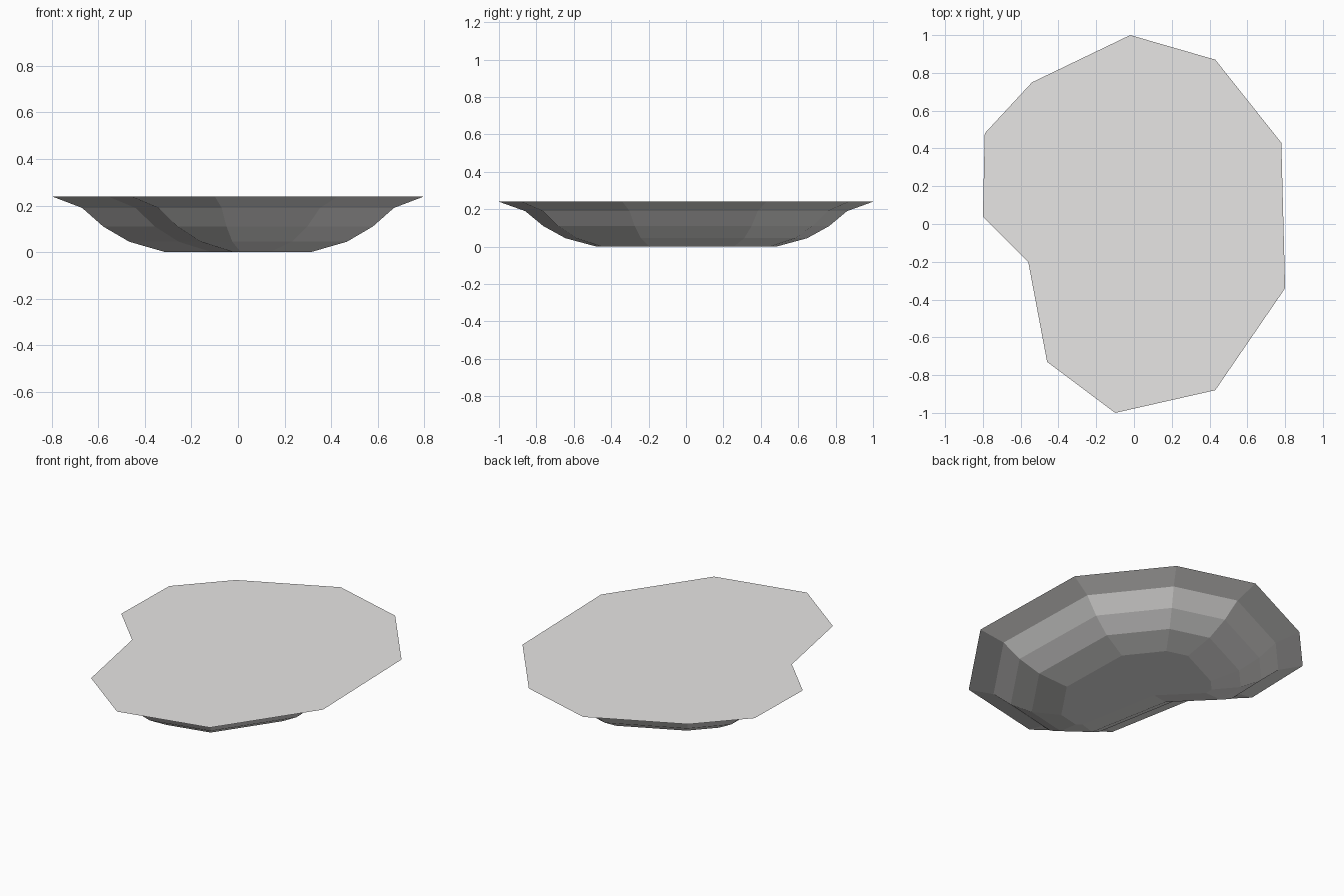
import bpy, bmesh
from mathutils import Vector

cube = bpy.data.objects.get("Cube")
if cube:
    bpy.data.objects.remove(cube, do_unlink=True)

stone = bpy.data.materials.new("pale_grey")
stone.use_nodes = True
colour = (0.8, 0.79, 0.78, 1)
stone.diffuse_color = colour
stone.node_tree.nodes["Principled BSDF"].inputs["Base Color"].default_value = colour

# Kidney-shaped rim, clockwise from the back tip
RIM = [(-0.02, 1.0), (0.43, 0.87), (0.78, 0.43), (0.80, -0.34),
       (0.43, -0.88), (-0.10, -1.0), (-0.46, -0.73), (-0.56, -0.20),
       (-0.80, 0.04), (-0.79, 0.48), (-0.54, 0.75)]
# Basin wall steps: (inset from the rim, height)
STEPS = [(0, 0.24), (0.13, 0.19), (0.22, 0.11), (0.33, 0.045), (0.485, 0)]


def inset_outline(points, distance):
    """Shift every edge inward by the distance, with mitred corners."""
    result = []
    for i, point in enumerate(points):
        before, here = Vector(points[i - 1]), Vector(point)
        after = Vector(points[(i + 1) % len(points)])
        a, b = (here - before).normalized(), (after - here).normalized()
        n1, n2 = Vector((a.y, -a.x)), Vector((b.y, -b.x))
        result.append(here + (n1 + n2) * distance / (1 + n1.dot(n2)))
    return result


# Solid basin: stacked rings, flat top and flat floor
bm = bmesh.new()
rings = [[bm.verts.new((p.x, p.y, z)) for p in inset_outline(RIM, d)]
         for d, z in STEPS]
for upper, lower in zip(rings, rings[1:]):
    for i in range(len(RIM)):
        j = (i + 1) % len(RIM)
        bm.faces.new((upper[i], upper[j], lower[j], lower[i]))
bm.faces.new(reversed(rings[0]))
bm.faces.new(rings[-1])
bmesh.ops.recalc_face_normals(bm, faces=bm.faces)
mesh = bpy.data.meshes.new("pool_basin")
bm.to_mesh(mesh)
bm.free()
mesh.materials.append(stone)
basin = bpy.data.objects.new("pool_basin", mesh)
bpy.context.collection.objects.link(basin)
